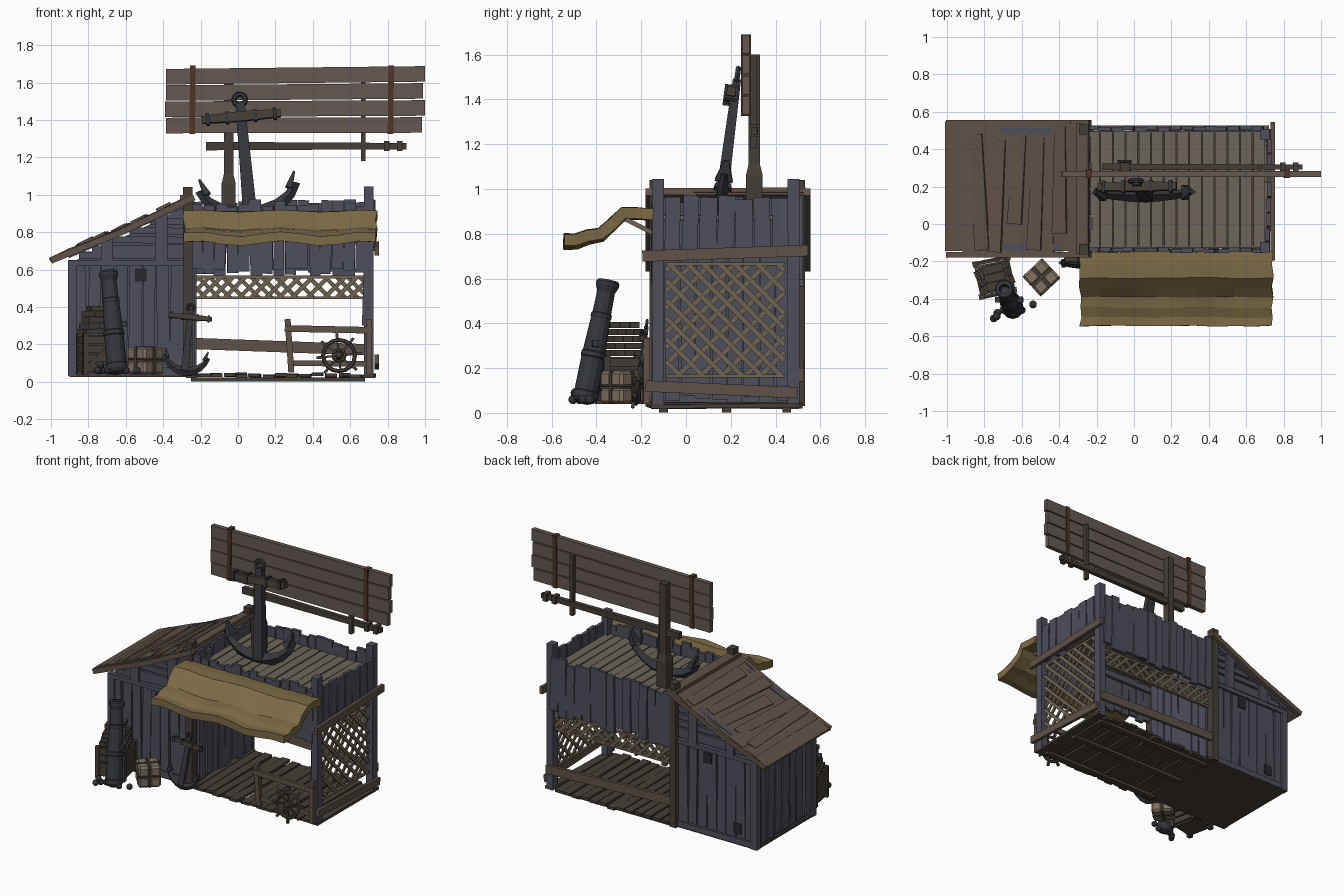
import bpy, bmesh, math, random
from mathutils import Vector as V, Matrix as M

if "Cube" in bpy.data.objects:
    bpy.data.objects.remove(bpy.data.objects["Cube"])
random.seed(4)
R = lambda a: random.uniform(-a, a)
X, Y, Z = V((1, 0, 0)), V((0, 1, 0)), V((0, 0, 1))
SLATE, BROWN, DARK = (.075, .077, .105), (.115, .085, .065), (.06, .048, .037)
SIGN, TAN, DECK = (.125, .098, .085), (.16, .125, .085), (.15, .13, .1)
IRON, RUST, CLOTH, SACK, GAP = (.036, .038, .044), (.075, .035, .02), (.2, .145, .06), (.21, .165, .12), (.02, .02, .025)
mats = {}

def part(name, bm, col, M4=None):
    if M4: bm.transform(M4)
    bmesh.ops.recalc_face_normals(bm, faces=bm.faces)
    me = bpy.data.meshes.new(name); bm.to_mesh(me); bm.free()
    if col not in mats:
        mats[col] = bpy.data.materials.new("paint_%d" % len(mats))
        mats[col].diffuse_color = (*col, 1)
    me.materials.append(mats[col])
    ob = bpy.data.objects.new(name, me)
    bpy.context.collection.objects.link(ob)
    return ob

def beam(bm, p, q, w, t, ref=Y, taper=1):
    p, q = V(p), V(q); d = q - p; z = d.normalized()
    y = (ref - z * ref.dot(z)).normalized(); x = y.cross(z)
    m = M((x * w, y * t, d)).transposed().to_4x4(); m.translation = (p + q) / 2
    vs = bmesh.ops.create_cube(bm, size=1)['verts']
    for v in vs:
        if v.co.z > 0: v.co.x *= taper; v.co.y *= taper
        v.co = m @ v.co

def box(bm, lo, hi):
    lo, hi = V(lo), V(hi); c = (lo + hi) / 2
    beam(bm, (c.x, c.y, lo.z), (c.x, c.y, hi.z), hi.x - lo.x, hi.y - lo.y)

def lathe(bm, prof, n, m, closed=False):
    rings = [[bm.verts.new(m @ V((r * math.cos(2*math.pi*i/n), r * math.sin(2*math.pi*i/n), z))) for i in range(n)] for r, z in prof]
    pairs = list(zip(rings, rings[1:])) + ([(rings[-1], rings[0])] if closed else [])
    for a, b in pairs:
        for i in range(n): bm.faces.new((a[i], a[(i+1) % n], b[(i+1) % n], b[i]))
    if not closed: bm.faces.new(rings[0]); bm.faces.new(rings[-1])

def torus(bm, r, k, n, m):
    lathe(bm, [(r + k*math.cos(a), k*math.sin(a)) for a in [math.pi*j/3 for j in range(6)]], n, m, True)

def planks(bm, a, b, n, z0, z1, t, normal, jz=.015, fill=.9, jn=.006):
    a, b = V((*a, 0)), V((*b, 0)); d = b - a; w = d.length / n
    for i in range(n):
        c = a + d * (i + .5) / n + normal * R(jn); l = d.normalized() * R(.006)
        beam(bm, c - l + Z*(z0 + R(jz)), c + l + Z*(z1 + R(jz)), w * (fill + R(.08)), t, normal)

def lattice(name, o, u, W, H, step, normal):
    bm = bmesh.new(); o = V(o)
    for s in (0, 1):
        f = (lambda p: W - p) if s else (lambda p: p)
        off = normal * (.006 * (2*s - 1)); k = -H + .03
        while k < W:
            a, b = max(0, k), min(W, k + H)
            if b - a > .015: beam(bm, o + u*f(a) + Z*(a-k) + off, o + u*f(b) + Z*(b-k) + off, .022, .01, normal)
            k += step * (1 + R(.25))
    for h in (0, H): beam(bm, o + Z*h, o + u*W + Z*h, .014, .02, normal)
    part(name, bm, TAN)

# ---- hut: core, planks, frame ----
bm = bmesh.new()
pr = [(-.885, .04), (-.27, .04), (-.27, .94), (-.885, .64)]
fs = [[bm.verts.new((x, y, z)) for x, z in pr] for y in (-.115, .485)]
bm.faces.new(fs[0]); bm.faces.new(fs[1])
for i in range(4): bm.faces.new((fs[0][i], fs[0][(i+1) % 4], fs[1][(i+1) % 4], fs[1][i]))
part("hut_core", bm, SLATE)
bm = bmesh.new()
planks(bm, (-.88, -.12), (-.29, -.12), 8, .06, .63, .02, Y, .004)
planks(bm, (-.88, .49), (-.29, .49), 8, .06, .63, .02, Y, .004)
planks(bm, (-.89, -.1), (-.89, .47), 7, .06, .63, .02, X, .004)
part("hut_planks", bm, SLATE)
bm = bmesh.new()
for y in (-.125, .495):
    box(bm, (-.91, y-.02, .03), (-.86, y+.02, .65))
    beam(bm, (-.91, y, .635), (-.28, y, .635), .03, .04)
    beam(bm, (-.9, y, .055), (-.28, y, .055), .04, .035)
    for z, x in ((.675, -.85), (.71, -.78), (.76, -.68), (.81, -.58), (.86, -.47)):
        beam(bm, (x, y, z + R(.006)), (-.28, y, z + R(.006)), .036, .018)
    for x, h in ((-.7, .77), (-.41, .9)):
        beam(bm, (x, y, .65), (x, y, h), .065, .045)
    beam(bm, (-.91, y, .68), (-.28, y, .955), .04, .035)
for z in (.055, .635): beam(bm, (-.895, -.12, z), (-.895, .49, z), .035, .035)
part("hut_frame", bm, SLATE)
bm = bmesh.new()
for y in (-.132, .502):
    for x, z in ((-.52, .57), (-.75, .14)): box(bm, (x-.03, y-.003, z-.035), (x+.03, y+.003, z+.035))
box(bm, (-.905, .13, .12), (-.899, .19, .2)); box(bm, (-.905, .3, .52), (-.899, .35, .59))
part("hut_dark_gaps", bm, GAP)
bm = bmesh.new(); box(bm, (-.9, -.14, .025), (-.26, .5, .045)); part("hut_base", bm, DARK)

# ---- hut roof, slightly flared at the eave ----
rz = lambda x: .64 + .47*(x+1) - .035*(x+1)**2 - .02*math.sin((x+1)*4)**2
pt = lambda x, y, h=0: V((x, y, rz(x) + h))
bm = bmesh.new()
for i in range(8):
    x = -.953 + i * .094
    N = V((-(rz(x+.05) - rz(x-.05)) / .1 + R(.04), 0, 1))
    beam(bm, pt(x, -.155 + R(.012), .015 + R(.005)), pt(x, .535 + R(.012), .015 + R(.005)), .118, .022, N)
for x, a, b in ((-.83, -.14, .48), (-.62, .0, .5), (-.73, -.15, .45), (-.52, -.14, .46), (-.41, -.05, .52)):
    beam(bm, pt(x + R(.02), a, .035), pt(x + R(.02), b, .028), .085, .016, N, .75)
part("roof_boards", bm, BROWN)
bm = bmesh.new()
for y in (-.165, .54):
    for i in range(4):
        a, b = -1 + .19*i, -1 + .19*(i+1)
        beam(bm, pt(a, y, .008), pt(b + .005, y, .008), .034, .03)
beam(bm, (-.275, -.16, .985), (-.275, .54, .985), .07, .025, Z)
part("roof_trim", bm, BROWN)

# ---- stall: posts, floor, deck, parapet ----
bm = bmesh.new()
for y in (-.135, .505): beam(bm, (-.268, y, .03), (-.268, y, 1.04), .05, .055)
part("middle_posts", bm, DARK)
bm = bmesh.new()
for y in (-.125, .48): beam(bm, (.7, y, .03), (.7, y, 1.045), .05, .055)
beam(bm, (.68, -.13, .3), (.69, -.13, .62), .035, .03)
part("corner_posts", bm, SLATE)
bm = bmesh.new()
for i in range(15):
    x = -.25 + i * .068
    beam(bm, (x + R(.008), -.165 + R(.015), .033 + R(.008)), (x + R(.008), .51 + R(.012), .033 + R(.008)), .06, .018, Z)
for y in (-.1, .18, .45): beam(bm, (-.25, y, .012), (.68, y, .012), .04, .022, Z)
part("floor_boards", bm, DARK)
bm = bmesh.new()
for i in range(14):
    x = -.215 + i * .068
    beam(bm, (x, -.125, .87 + R(.004)), (x, .495, .87 + R(.004)), .062, .02, Z)
part("deck_boards", bm, DECK)
bm = bmesh.new()
planks(bm, (-.25, -.14), (.69, -.14), 15, .585, .955, .022, Y, .02, .95)
planks(bm, (-.25, .51), (.69, .51), 15, .58, .955, .022, Y, .02, .95)
planks(bm, (.72, -.1), (.72, .46), 7, .71, .965, .022, X, .012)
planks(bm, (-.235, -.1), (-.235, .47), 8, .06, .95, .018, X, .015, .95)
for y in (-.118, .488): beam(bm, (-.25, y, .84), (.7, y, .84), .05, .025)
part("parapet_planks", bm, SLATE)
lattice("side_lattice", (.7, -.09, .165), Y, .53, .5, .085, X)
lattice("back_lattice", (-.24, .48, .45), X, .92, .11, .075, Y)
bm = bmesh.new()
beam(bm, (.742, -.195, .7), (.742, .545, .725), .05, .022, X)
beam(bm, (.742, -.18, .12), (.742, .5, .09), .05, .022, X)
beam(bm, (-.25, .515, .205), (.72, .515, .17), .06, .022)
part("cross_rails", bm, BROWN)

# ---- awning ----
prof = [(-.15, .885), (-.215, .89), (-.28, .89), (-.325, .845), (-.38, .795), (-.44, .785), (-.495, .765), (-.545, .765)]
bm = bmesh.new(); n = 10; g = []
for j, (y, z) in enumerate(prof):
    g.append([bm.verts.new((-.29 + 1.035*i/n + (R(.012) if i in (0, n) else 0), y + R(.004),
              z + (.002 + .0016*j) * math.sin(i*1.45 + .6))) for i in range(n+1)])
for a, b in zip(g, g[1:]):
    for i in range(n): bm.faces.new((a[i], a[i+1], b[i+1], b[i]))
aw = part("awning_cloth", bm, CLOTH)
s = aw.modifiers.new("thick", 'SOLIDIFY'); s.thickness = .05; s.offset = 0
bm = bmesh.new()
for x in (-.2, .22, .64): beam(bm, (x, -.14, .8), (x, -.27, .865), .02, .02, X)
part("awning_braces", bm, TAN)

# ---- sign on mast ----
bm = bmesh.new()
for i, (l, r) in enumerate(((-.385, .985), (-.39, 1), (-.385, .99), (-.385, 1))):
    z = 1.373 + .087*i
    beam(bm, (l, .268, z - .003), (r, .268, z + .004*i), .083, .032)
part("sign_boards", bm, SIGN)
bm = bmesh.new()
for x in (-.245, .815): beam(bm, (x, .268, 1.325), (x + .004, .268, 1.69), .03, .045)
part("sign_straps", bm, RUST)
bm = bmesh.new()
beam(bm, (-.05, .305, .86), (-.05, .305, 1.06), .075, .075)
beam(bm, (-.05, .305, 1.06), (-.05, .305, 1.11), .075, .075, Y, .68)
beam(bm, (-.05, .305, 1.1), (-.05, .305, 1.6), .05, .05)
beam(bm, (.67, .3, 1.18), (.67, .3, 1.6), .025, .03)
beam(bm, (-.17, .305, 1.26), (.9, .305, 1.26), .045, .035, Y, .75)
for x in (.78, .85): beam(bm, (x, .305, 1.26), (x + .03, .305, 1.26), .055, .05)
part("sign_mast", bm, DARK)

# ---- anchors, unit length along z ----
def anchor(name, loc, s, ry, rx, half):
    m = M.Translation(loc) @ M.Rotation(rx, 4, 'X') @ M.Rotation(ry, 4, 'Y') @ M.Scale(s, 4)
    bm = bmesh.new(); rings = []
    for i in range(9):
        a = math.radians(-72 + 18*i); e = abs(i-4)/4
        c = V((half*math.sin(a)/.951, 0, .24*(1-math.cos(a))/.69))
        nrm = V((-math.sin(a), 0, math.cos(a))); h = .075 - .04*e
        rings.append([bm.verts.new(c + nrm*h*p + Y*h*.75*q) for p, q in ((-1, 0), (0, 1), (1, 0), (0, -1))])
    for a, b in zip(rings, rings[1:]):
        for i in range(4): bm.faces.new((a[i], a[(i+1) % 4], b[(i+1) % 4], b[i]))
    bm.faces.new(rings[0]); bm.faces.new(rings[-1])
    for q in (-1, 1):
        beam(bm, (q*half*.84, 0, .2), (q*half*.98, 0, .34), .13, .06, X, .3)
    beam(bm, (0, 0, 0), (0, 0, .97), .12, .09, Y, .65)
    torus(bm, .05, .022, 10, M.Translation((0, 0, 1)) @ M.Rotation(math.pi/2, 4, 'X'))
    part(name, bm, IRON, m)
    bm = bmesh.new()
    for q in (-1, 1): beam(bm, (0, -.03, .85), (q*.34, -.03, .85), .085, .085, Y, .75)
    part(name + "_stock", bm, DARK, m)
    bm = bmesh.new()
    for x in (-.29, -.12, .12, .29): beam(bm, (x-.015, -.03, .85), (x+.015, -.03, .85), .1, .1)
    part(name + "_bands", bm, IRON, m)
anchor("roof_anchor", (.065, .15, .895), .62, -.09, -.13, .42)
anchor("ground_anchor", (-.285, -.22, .055), .345, .1, -.13, .34)

# ---- cannon and shot ----
bm = bmesh.new()
d = V((-.05, .11, .55)); m = M.Translation((-.645, -.455, .05)) @ Z.rotation_difference(d).to_matrix().to_4x4()
lathe(bm, [(.02, -.01), (.045, 0), (.058, .02), (.058, .045), (.053, .05), (.052, .2), (.056, .205), (.056, .225), (.051, .23),
           (.044, .38), (.047, .385), (.047, .4), (.042, .405), (.04, .5), (.052, .53), (.052, .545), (.044, .555), (.027, .555), (.025, .49)], 12, m)
beam(bm, m @ V((-.075, 0, .26)), m @ V((.075, 0, .26)), .03, .03)
part("cannon", bm, IRON)
bm = bmesh.new()
for p in ((-.75, -.505, .06), (-.73, -.475, .06), (-.7, -.46, .06), (-.54, -.43, .06), (-.6, -.46, .06), (-.735, -.495, .09)):
    bmesh.ops.create_icosphere(bm, subdivisions=2, radius=.021, matrix=M.Translation(p))
part("cannon_balls", bm, IRON)

# ---- crate with board pile, bale ----
bm = bmesh.new(); h = .088
box(bm, (-h+.01, -h+.01, .045), (h-.01, h-.01, .25))
for q in (-1, 1):
    for z in (.075, .125, .175, .225):
        beam(bm, (-h, q*h, z), (h, q*h, z), .04, .015); beam(bm, (q*h, -h, z), (q*h, h, z), .04, .015, X)
    for p in (-1, 1): box(bm, (q*h-.015, p*h-.015, .04), (q*h+.015, p*h+.015, .255))
    beam(bm, (-h, q*(h+.006), .07), (h, q*(h+.006), .23), .025, .015)
cm = M.Translation((-.745, -.285, 0)) @ M.Rotation(.2, 4, 'Z')
part("crate", bm, DARK, cm)
bm = bmesh.new()
for i in range(5):
    a = .3 + R(.35); u = V((math.cos(a), math.sin(a), 0)) * (.095 - .01*i); z = .268 + .031*i
    for k in (-.045, 0, .045):
        o = V((-u.y, u.x, 0)).normalized() * k + Z*z
        beam(bm, o - u, o + u, .043, .027, Z)
part("board_pile", bm, DARK, cm)
bm = bmesh.new()
for x in (-1, 1):
    for y in (-1, 1):
        for z in (.077, .15): box(bm, (x*.036-.037, y*.036-.037, z-.037), (x*.036+.037, y*.036+.037, z+.037))
bmesh.ops.bevel(bm, geom=bm.edges[:], offset=.013, segments=1, affect='EDGES')
bmt = M.Translation((-.495, -.285, 0)) @ M.Rotation(.75, 4, 'Z')
part("bale", bm, SACK, bmt)
bm = bmesh.new()
box(bm, (-.007, -.072, .042), (.007, .072, .188)); box(bm, (-.072, -.007, .042), (.072, .007, .188))
box(bm, (-.072, -.072, .108), (.072, .072, .118))
part("bale_rope", bm, DARK, bmt)

# ---- front fence and steering wheel ----
bm = bmesh.new()
beam(bm, (.285, -.17, .05), (.275, -.17, .2), .032, .03); beam(bm, (.275, -.17, .19), (.265, -.17, .335), .032, .03)
beam(bm, (.7, -.175, .04), (.7, -.175, .335), .03, .03)
beam(bm, (.25, -.185, .285), (.72, -.185, .275), .035, .02)
beam(bm, (.27, -.165, .1), (.71, -.165, .095), .03, .02)
part("front_fence", bm, BROWN)
bm = bmesh.new()
m = M.Translation((.54, -.215, .14)) @ M.Rotation(math.pi/2 - .2, 4, 'X')
torus(bm, .085, .011, 16, m); torus(bm, .032, .008, 12, m)
lathe(bm, [(.014, -.02), (.022, -.012), (.022, .012), (.014, .022)], 8, m)
for i in range(8):
    a = math.pi*i/4 + .1; u = V((math.cos(a), math.sin(a), 0))
    beam(bm, m @ (u*.015), m @ (u*.1), .011, .011); beam(bm, m @ (u*.095), m @ (u*.122), .015, .015)
part("steering_wheel", bm, DARK)

for m in bpy.data.materials:
    if m.users and not m.is_grease_pencil:
        m.use_nodes = True
        m.node_tree.nodes["Principled BSDF"].inputs["Base Color"].default_value = m.diffuse_color
